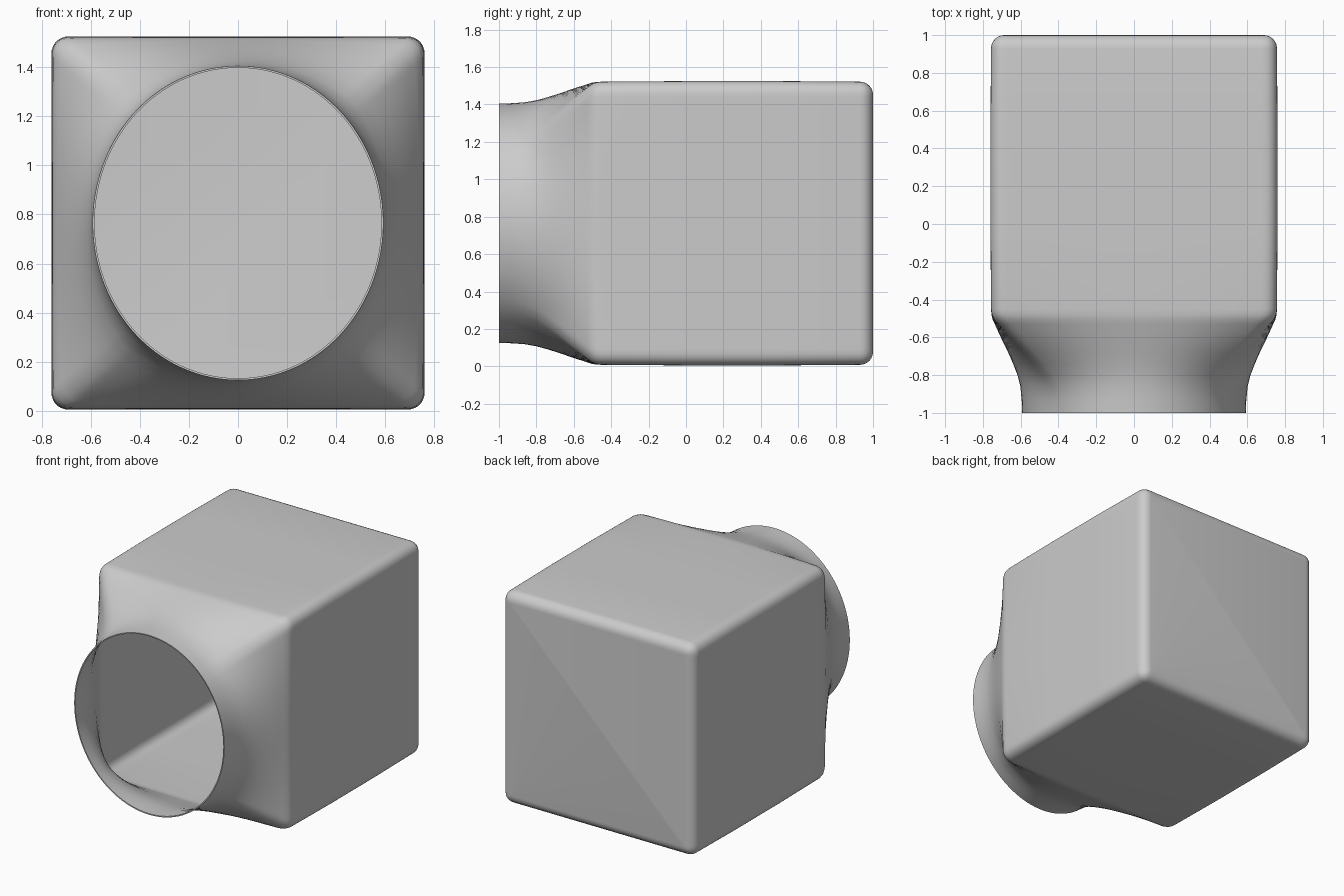
import bpy, bmesh, math

cube = bpy.data.objects.get("Cube")
if cube:
    bpy.data.objects.remove(cube, do_unlink=True)

HALF, MID_Z, ROUND = 0.757, 0.765, 0.07
NECK_X, NECK_Z = 0.592, 0.64
SIDE_STEPS = 40


def clamp(v, limit):
    return max(-limit, min(limit, v))


def section(y, blend, half, radius):
    """Ring blending from the oval mouth (0) to a rounded square (1)."""
    ring = []
    for side in range(4):
        turn = side * math.pi / 2
        for i in range(SIDE_STEPS):
            s = math.sin((2 * i / SIDE_STEPS - 1) * math.pi / 2)
            angle = turn + s * math.pi / 4
            # rounded square point on the first side, then turned
            px, pz = half, s * half
            qx, qz = half - radius, clamp(pz, half - radius)
            dist = math.hypot(px - qx, pz - qz)
            px = qx + radius * (px - qx) / dist
            pz = qz + radius * (pz - qz) / dist
            sx = px * math.cos(turn) - pz * math.sin(turn)
            sz = px * math.sin(turn) + pz * math.cos(turn)
            ex, ez = NECK_X * math.cos(angle), NECK_Z * math.sin(angle)
            ring.append((ex + (sx - ex) * blend, y,
                         MID_Z + ez + (sz - ez) * blend))
    return ring


# Flared neck
flare = [(-1, 0), (-0.93, 0.015), (-0.86, 0.06), (-0.8, 0.15), (-0.74, 0.29),
         (-0.68, 0.45), (-0.62, 0.63), (-0.57, 0.77), (-0.53, 0.88),
         (-0.505, 0.95), (-0.48, 0.985), (-0.45, 1)]
rings = [section(y, t, HALF, ROUND) for y, t in flare]
# Straight body with a barely swollen middle
rings += [section(y, 1, HALF + 0.003, ROUND) for y in (0, 0.5)]
# Rounded back edge
for k in range(7):
    a = k / 6 * math.pi / 2
    inset = ROUND * (1 - math.cos(a))
    rings.append(section(1 - ROUND + ROUND * math.sin(a), 1,
                         HALF - inset, max(ROUND - inset, 0.002)))

bm = bmesh.new()
loops = [[bm.verts.new(p) for p in ring] for ring in rings]
count = len(loops[0])
for a, b in zip(loops, loops[1:]):
    for i in range(count):
        j = (i + 1) % count
        bm.faces.new((a[i], a[j], b[j], b[i]))
bm.faces.new(loops[-1])
bmesh.ops.remove_doubles(bm, verts=bm.verts, dist=0.0003)
bmesh.ops.recalc_face_normals(bm, faces=bm.faces)
mesh = bpy.data.meshes.new("duct_shell")
bm.to_mesh(mesh)
bm.free()
shell = bpy.data.objects.new("duct_shell", mesh)
bpy.context.collection.objects.link(shell)

# Plain grey finish
grey = bpy.data.materials.new("plain_grey")
grey.use_nodes = True
colour = (0.6, 0.6, 0.6, 1)
grey.diffuse_color = colour
grey.node_tree.nodes["Principled BSDF"].inputs["Base Color"].default_value = colour
mesh.materials.append(grey)

# Thin hollow wall, smooth except at the mouth rim
wall = shell.modifiers.new("wall", 'SOLIDIFY')
wall.thickness = 0.008
wall.offset = -1
bpy.context.view_layer.objects.active = shell
shell.select_set(True)
bpy.ops.object.modifier_apply(modifier=wall.name)
bpy.ops.object.shade_smooth_by_angle(angle=math.radians(40))
